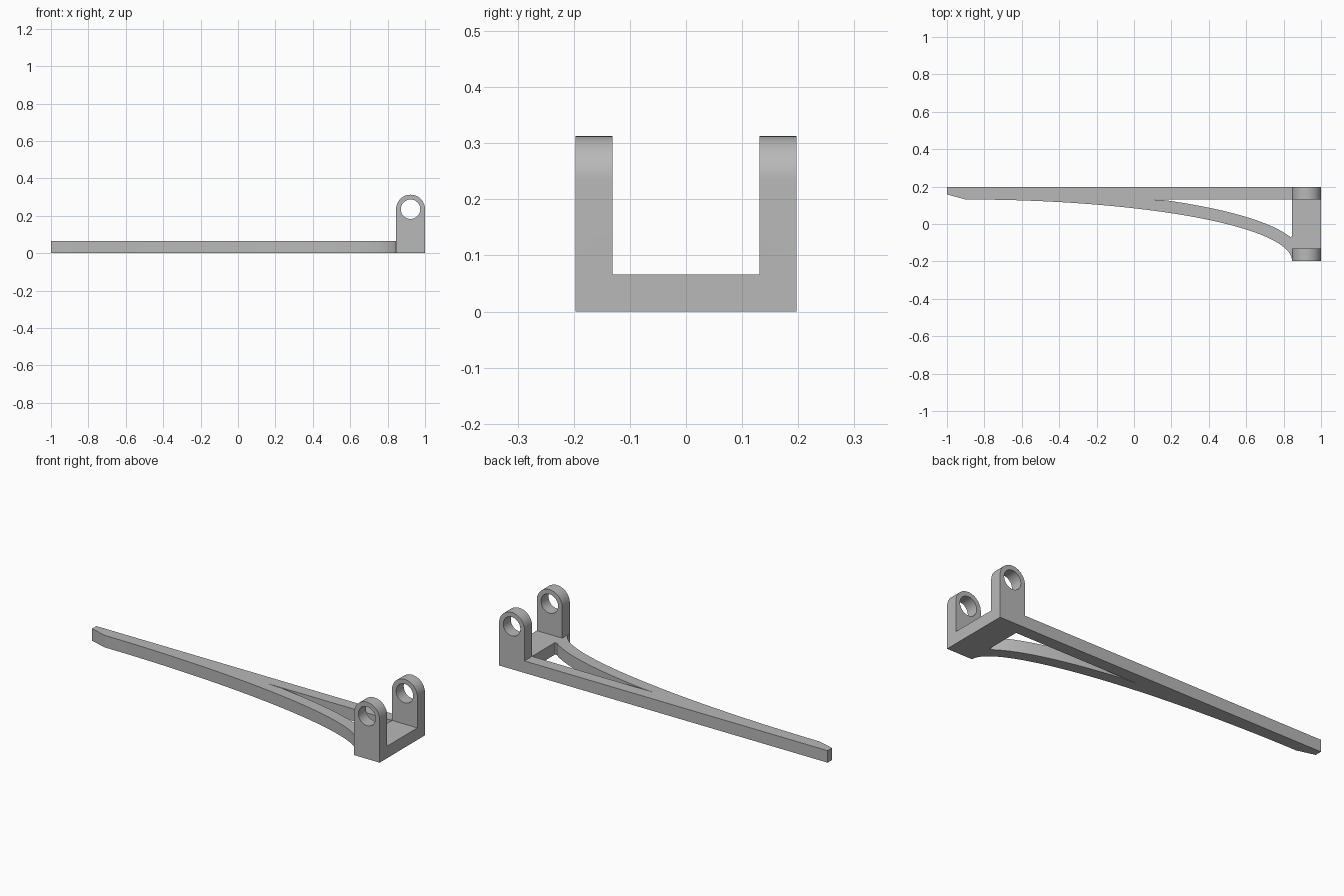
import bpy, bmesh
from math import sin, cos, pi, hypot, radians
from mathutils import Matrix

if "Cube" in bpy.data.objects:
    bpy.data.objects.remove(bpy.data.objects["Cube"])

# Main dimensions
HALF_W = 0.197            # half width in y
T = 0.066                 # bar, base and lug thickness
X0, X1 = 0.845, 1.0       # clevis extent in x
R = (X1 - X0) / 2         # lug end radius
CX, CZ = (X0 + X1) / 2, 0.235
BAR_Y = HALF_W - T        # inner side of the straight bar

grey = bpy.data.materials.new("plain grey")
grey.use_nodes = True
colour = (0.48, 0.48, 0.48, 1)
grey.diffuse_color = colour
grey.node_tree.nodes["Principled BSDF"].inputs["Base Color"].default_value = colour


def make_object(name, bm):
    bmesh.ops.recalc_face_normals(bm, faces=bm.faces)
    mesh = bpy.data.meshes.new(name)
    bm.to_mesh(mesh)
    bm.free()
    mesh.materials.append(grey)
    obj = bpy.data.objects.new(name, mesh)
    bpy.context.collection.objects.link(obj)
    return obj


def prism(name, points, direction):
    """Extrude a closed outline of 3D points along a direction."""
    bm = bmesh.new()
    face = bm.faces.new([bm.verts.new(p) for p in points])
    out = bmesh.ops.extrude_face_region(bm, geom=[face])
    moved = [v for v in out["geom"] if isinstance(v, bmesh.types.BMVert)]
    bmesh.ops.translate(bm, verts=moved, vec=direction)
    return make_object(name, bm)


def activate(obj):
    bpy.ops.object.select_all(action="DESELECT")
    obj.select_set(True)
    bpy.context.view_layer.objects.active = obj


def cut(obj, cutter):
    mod = obj.modifiers.new("cut", "BOOLEAN")
    mod.operation = "DIFFERENCE"
    mod.solver = "EXACT"
    mod.object = cutter
    activate(obj)
    bpy.ops.object.modifier_apply(modifier=mod.name)
    bpy.data.objects.remove(cutter)


# Arm: straight bar with a quarter-ellipse brace, one outline with an open notch
EX, EY = -0.9, -HALF_W
A, B = X0 - EX, BAR_Y - EY
STEPS = 72
outer, inner = [], []
for i in range(STEPS + 1):
    t = pi / 2 * (1 - i / STEPS)
    x, y = EX + A * cos(t), EY + B * sin(t)
    nx, ny = B * cos(t), A * sin(t)
    n = hypot(nx, ny)
    ox, oy = x + T * 0.97 * nx / n, y + T * 0.97 * ny / n
    outer.append((x, y))
    if 0.09 < ox < X0 - 0.004 and oy < BAR_Y - 0.001:
        inner.append((ox, oy))
notch = [(X0, -0.068)] + inner[::-1] + [(0.085, BAR_Y), (X0, BAR_Y)]
tip = [(X0, HALF_W), (-1, HALF_W), (-1, 0.158)]
arm = prism("braced_arm", [(x, y, 0) for x, y in outer + notch + tip], (0, 0, T))

# Clevis: arched block, slotted to leave two lugs, then drilled
arch = [(X0, -HALF_W, 0), (X1, -HALF_W, 0)]
arch += [(CX + R * cos(pi * i / 24), -HALF_W, CZ + R * sin(pi * i / 24)) for i in range(25)]
clevis = prism("clevis", arch, (0, 2 * HALF_W, 0))

bm = bmesh.new()
bmesh.ops.create_cube(bm, size=1, matrix=Matrix.Translation((CX, 0, T + 0.5))
                      @ Matrix.Diagonal((1, 2 * BAR_Y, 1, 1)))
cut(clevis, make_object("slot_cutter", bm))

bm = bmesh.new()
bmesh.ops.create_cone(bm, cap_ends=True, segments=48, radius1=0.052, radius2=0.052, depth=1,
                      matrix=Matrix.Translation((CX, 0, CZ)) @ Matrix.Rotation(pi / 2, 4, "X"))
cut(clevis, make_object("pin_hole_cutter", bm))

# Smooth curved walls, keep the corners sharp
for obj in (arm, clevis):
    activate(obj)
    bpy.ops.object.shade_smooth_by_angle(angle=radians(11))
